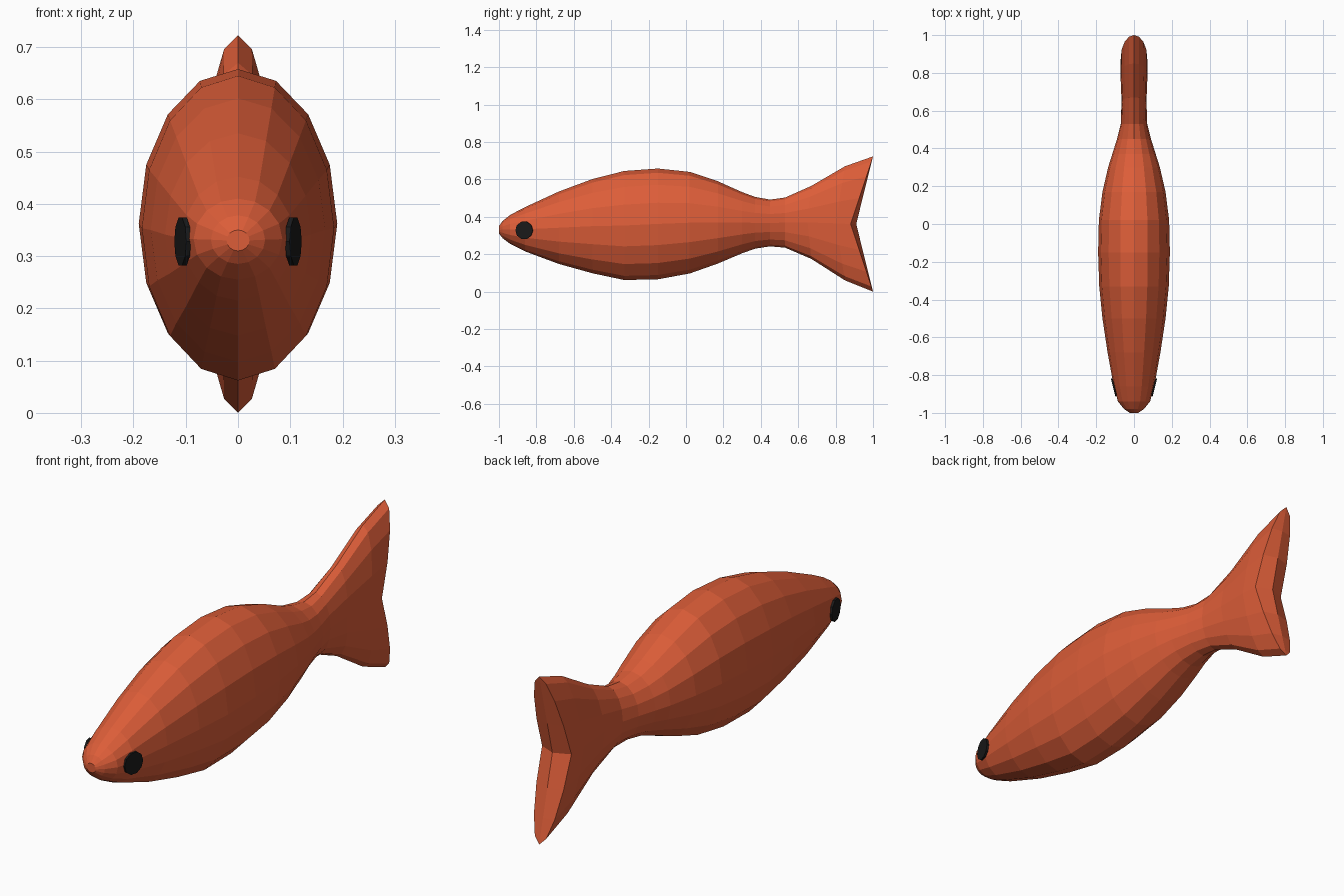
import bpy, bmesh, math
from mathutils import Matrix

if "Cube" in bpy.data.objects:
    bpy.data.objects.remove(bpy.data.objects["Cube"])

SIDES = 16


def material(name, rgb):
    m = bpy.data.materials.new(name)
    m.diffuse_color = (*rgb, 1)
    m.use_nodes = True
    m.node_tree.nodes["Principled BSDF"].inputs["Base Color"].default_value = m.diffuse_color
    return m


def finish(bm, name, mat):
    bmesh.ops.recalc_face_normals(bm, faces=bm.faces)
    me = bpy.data.meshes.new(name)
    bm.to_mesh(me)
    bm.free()
    me.materials.append(mat)
    ob = bpy.data.objects.new(name, me)
    bpy.context.collection.objects.link(ob)
    return ob


orange = material("orange_red", (0.72, 0.11, 0.04))
black = material("black", (0.01, 0.01, 0.01))

# Body cross-sections: y, top z, bottom z, half width, backward sweep of the tips
sections = [
    (-1.00, 0.35, 0.31, 0.022, 0), (-0.98, 0.378, 0.285, 0.052, 0),
    (-0.94, 0.41, 0.255, 0.085, 0), (-0.86, 0.452, 0.215, 0.107, 0),
    (-0.68, 0.535, 0.148, 0.14, 0), (-0.50, 0.602, 0.098, 0.167, 0),
    (-0.33, 0.645, 0.062, 0.184, 0), (-0.15, 0.658, 0.066, 0.19, 0),
    (0.02, 0.640, 0.097, 0.186, 0), (0.17, 0.59, 0.15, 0.167, 0),
    (0.30, 0.532, 0.205, 0.137, 0), (0.37, 0.506, 0.23, 0.115, 0),
    (0.45, 0.492, 0.242, 0.09, 0), (0.53, 0.503, 0.235, 0.07, 0),
    (0.65, 0.565, 0.175, 0.066, 0.02), (0.80, 0.67, 0.06, 0.072, 0.05),
    (0.88, 0.723, 0.0, 0.07, 0.12),
]

# Body and tail as one loft
bm = bmesh.new()
rings = []
for y, top, bottom, width, sweep in sections:
    mid, half = (top + bottom) / 2, (top - bottom) / 2
    ring = []
    for i in range(SIDES):
        a = 2 * math.pi * i / SIDES
        ring.append(bm.verts.new((width * math.sin(a),
                                  y + sweep * abs(math.cos(a)),
                                  mid + half * math.cos(a))))
    rings.append(ring)
for r0, r1 in zip(rings, rings[1:]):
    for i in range(SIDES):
        j = (i + 1) % SIDES
        bm.faces.new((r0[i], r0[j], r1[j], r1[i]))
bm.faces.new(rings[0])

# Notched trailing edge: two strips meeting on a slightly raised centre ridge
last, h = rings[-1], SIDES // 2
ridge = [last[0]]
for i in range(1, h):
    c = math.cos(2 * math.pi * i / SIDES)
    ridge.append(bm.verts.new((0, 0.91 + 0.09 * abs(c), last[i].co.z)))
ridge.append(last[h])
for side in (1, -1):
    rim = [last[(side * i) % SIDES] for i in range(h + 1)]
    for i in range(h):
        loop = []
        for v in (rim[i], rim[i + 1], ridge[i + 1], ridge[i]):
            if v not in loop:
                loop.append(v)
        bm.faces.new(loop)
finish(bm, "fish_body", orange)

# Eyes: flat discs angled along the cheeks
for side, name in ((1, "right_eye"), (-1, "left_eye")):
    bm = bmesh.new()
    bmesh.ops.create_cone(bm, cap_ends=True, segments=10, radius1=0.048,
                          radius2=0.048, depth=0.009)
    place = (Matrix.Translation((side * 0.106, -0.865, 0.328))
             @ Matrix.Rotation(-side * math.radians(14), 4, 'Z')
             @ Matrix.Rotation(math.radians(90), 4, 'Y'))
    bmesh.ops.transform(bm, matrix=place, verts=bm.verts)
    finish(bm, name, black)
